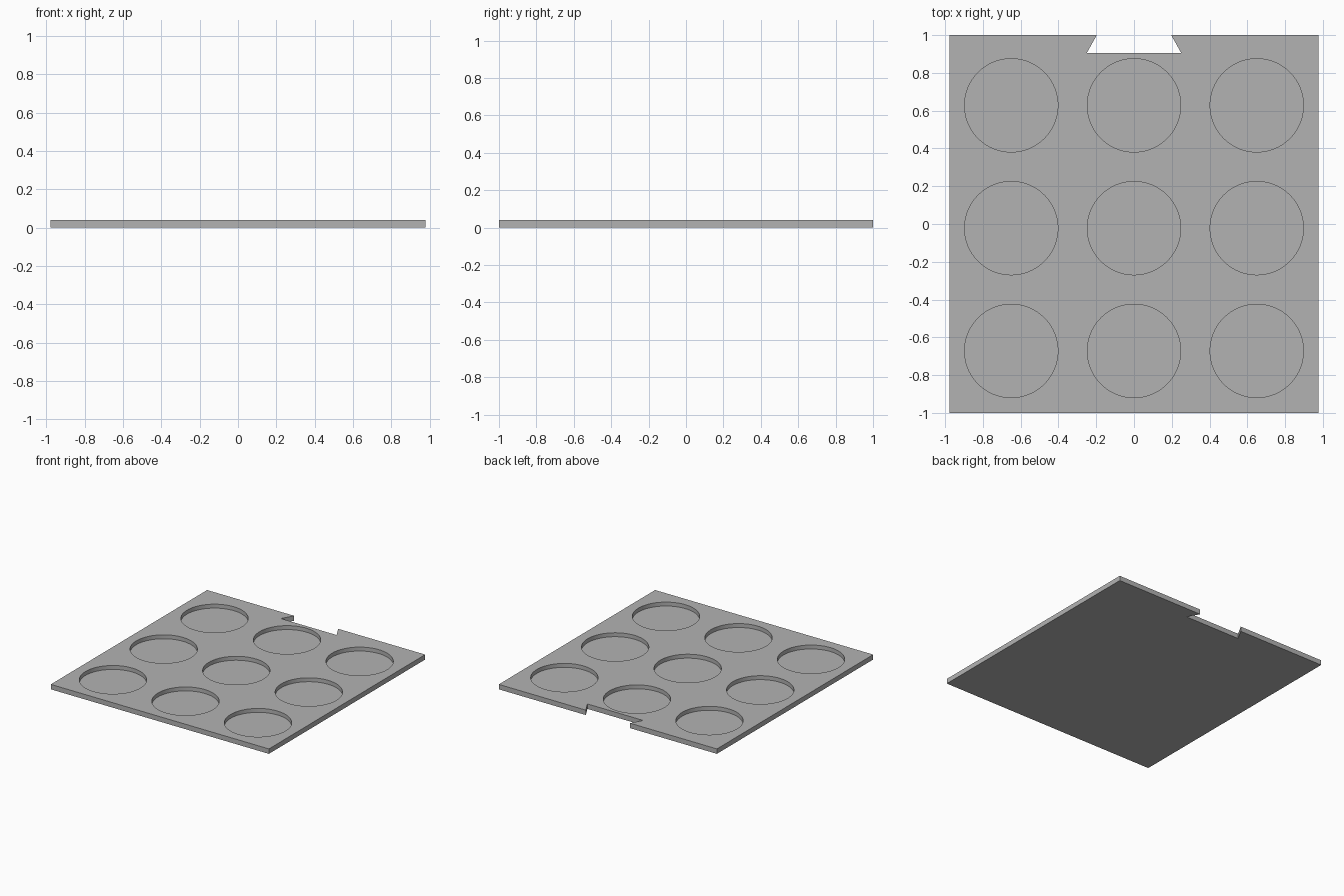
import bpy, bmesh
from mathutils import Matrix

if "Cube" in bpy.data.objects:
    bpy.data.objects.remove(bpy.data.objects["Cube"])

W, L, T = 0.977, 1.0, 0.04         # half width, half length, thickness
R, FLOOR = 0.247, 0.008            # pocket radius, pocket floor height
CUT_TOP = 0.1

grey = bpy.data.materials.new("plain grey")
grey.diffuse_color = (0.45, 0.45, 0.45, 1)
grey.use_nodes = True
grey.node_tree.nodes["Principled BSDF"].inputs["Base Color"].default_value = grey.diffuse_color


def make_object(name, bm):
    bmesh.ops.recalc_face_normals(bm, faces=bm.faces)
    mesh = bpy.data.meshes.new(name)
    bm.to_mesh(mesh)
    bm.free()
    mesh.materials.append(grey)
    obj = bpy.data.objects.new(name, mesh)
    bpy.context.collection.objects.link(obj)
    return obj


# Tray: flat outline with a dovetail notch in the back edge, extruded upward
outline = [(-W, -L), (W, -L), (W, L), (0.197, L), (0.25, 0.905),
           (-0.25, 0.905), (-0.197, L), (-W, L)]
bm = bmesh.new()
base = bm.faces.new([bm.verts.new((x, y, 0)) for x, y in outline])
top = bmesh.ops.extrude_face_region(bm, geom=[base])["geom"]
bmesh.ops.translate(bm, vec=(0, 0, T),
                    verts=[v for v in top if isinstance(v, bmesh.types.BMVert)])
tray = make_object("tray", bm)

# Pocket cutters: three by three grid of cylinders
bm = bmesh.new()
for x in (-0.65, 0, 0.65):
    for y in (-0.672, -0.022, 0.628):
        bmesh.ops.create_cone(bm, cap_ends=True, segments=96, radius1=R, radius2=R,
                              depth=CUT_TOP - FLOOR,
                              matrix=Matrix.Translation((x, y, (CUT_TOP + FLOOR) / 2)))
cutter = make_object("pocket_cutter", bm)
cutter.hide_render = True
cutter.hide_set(True)

# Sink the round pockets into the tray
cut = tray.modifiers.new("pockets", "BOOLEAN")
cut.operation = "DIFFERENCE"
cut.solver = "EXACT"
cut.object = cutter

# Smooth pocket walls, sharp rims
bpy.context.view_layer.objects.active = tray
tray.select_set(True)
bpy.ops.object.modifier_apply(modifier=cut.name)
bpy.data.objects.remove(cutter)
bpy.ops.object.shade_smooth_by_angle()
